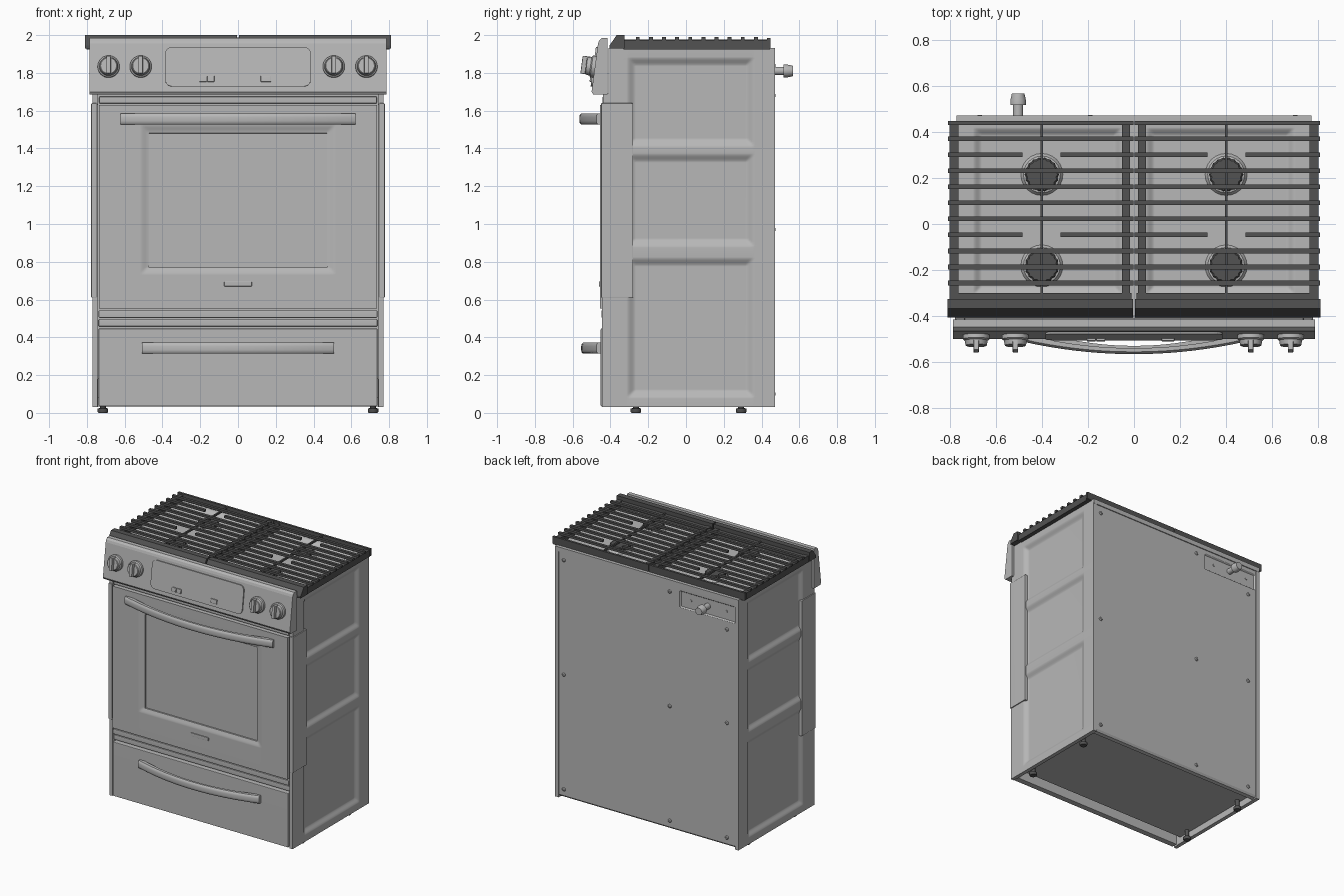
import bpy, bmesh, math
from mathutils import Matrix, Vector

if "Cube" in bpy.data.objects:
    bpy.data.objects.remove(bpy.data.objects["Cube"])


def material(name, value):
    m = bpy.data.materials.new(name)
    m.use_nodes = True
    colour = (value, value, value, 1)
    m.diffuse_color = colour
    m.node_tree.nodes["Principled BSDF"].inputs["Base Color"].default_value = colour
    return m


GREY = material("steel grey", 0.475)
DARK = material("cast iron", 0.085)


def finish(name, bm, mat, smooth=False):
    bmesh.ops.recalc_face_normals(bm, faces=bm.faces)
    me = bpy.data.meshes.new(name)
    bm.to_mesh(me)
    bm.free()
    me.materials.append(mat)
    ob = bpy.data.objects.new(name, me)
    bpy.context.collection.objects.link(ob)
    if smooth:
        bpy.ops.object.select_all(action="DESELECT")
        ob.select_set(True)
        bpy.context.view_layer.objects.active = ob
        bpy.ops.object.shade_smooth_by_angle(angle=math.radians(35))
        weighted = ob.modifiers.new("flat_faces", "WEIGHTED_NORMAL")
        weighted.keep_sharp = True
    return ob


def add_box(bm, x, y, z):
    """Box from (low, high) ranges."""
    size = [b - a for a, b in (x, y, z)]
    mid = [(a + b) / 2 for a, b in (x, y, z)]
    m = Matrix.Translation(mid) @ Matrix.Diagonal((*size, 1))
    bmesh.ops.create_cube(bm, size=1, matrix=m)


def box(name, x, y, z, mat=GREY, bevel=0.0):
    bm = bmesh.new()
    add_box(bm, x, y, z)
    if bevel:
        bmesh.ops.bevel(bm, geom=bm.edges[:], offset=bevel, segments=2,
                        affect="EDGES", profile=0.5)
    return finish(name, bm, mat, bool(bevel))


def pressed_sheet(name, u, v, dents, place, back):
    """Solid panel with rounded rectangular dents: (u0, u1, v0, v1, slope, depth)."""
    us, vs = set(u), set(v)
    for a, b, c, d, s, _ in dents:
        for k in range(6):
            us |= {a + s * k / 5, b - s * k / 5}
            vs |= {c + s * k / 5, d - s * k / 5}

    def depth(p, q):
        best = 0
        for a, b, c, d, s, h in dents:
            t = min(1, max(0, min(p - a, b - p, q - c, d - q) / s))
            best = max(best, h * t * t * (3 - 2 * t))
        return best

    bm = bmesh.new()
    grid = [[bm.verts.new(place(p, q, depth(p, q))) for q in sorted(vs)]
            for p in sorted(us)]
    for r, t in zip(grid, grid[1:]):
        for j in range(len(r) - 1):
            bm.faces.new((r[j], t[j], t[j + 1], r[j + 1]))
    rim = [e for e in bm.edges if e.is_boundary]
    new = bmesh.ops.extrude_edge_only(bm, edges=rim)["geom"]
    bmesh.ops.translate(bm, vec=Vector(back),
                        verts=[g for g in new if isinstance(g, bmesh.types.BMVert)])
    bmesh.ops.holes_fill(bm, edges=[e for e in bm.edges if e.is_boundary], sides=0)
    return finish(name, bm, GREY, True)


def lathe(name, profile, origin, direction, mat=GREY, sides=24, wave=0.0):
    """Stack of rings (radius, height) along a direction, with optional scallops."""
    m = Matrix.Translation(origin) @ Vector(direction).to_track_quat("Z", "Y").to_matrix().to_4x4()
    bm = bmesh.new()
    rings = []
    for r, h in profile:
        ring = []
        for i in range(sides):
            a = math.tau * i / sides
            k = r * (1 - wave * (i % 2))
            ring.append(bm.verts.new(m @ Vector((k * math.cos(a), k * math.sin(a), h))))
        rings.append(ring)
    for p, q in zip(rings, rings[1:]):
        for i in range(sides):
            j = (i + 1) % sides
            bm.faces.new((p[i], p[j], q[j], q[i]))
    bm.faces.new(rings[0])
    bm.faces.new(rings[-1])
    return finish(name, bm, mat, not wave)


def bow_handle(name, half, z, bow, base):
    """Flat bar bowed outwards from the front."""
    bm = bmesh.new()
    n, rows = 24, []
    for i in range(n + 1):
        t = 2 * i / n - 1
        y = bow + (base - bow) * t * t
        thick = 0.026 + 0.012 * t * t
        section = [(y + thick, -.029), (y + .01, -.029), (y + .003, -.022), (y, -.01),
                   (y, .01), (y + .003, .022), (y + .01, .029), (y + thick, .029)]
        rows.append([bm.verts.new((half * t, p, z + q)) for p, q in section])
    for r, s in zip(rows, rows[1:]):
        for i in range(len(r)):
            j = (i + 1) % len(r)
            bm.faces.new((r[i], s[i], s[j], r[j]))
    bm.faces.new(rows[0])
    bm.faces.new(rows[-1])
    return finish(name, bm, GREY, True)


def extrusion(name, profile, x, mat):
    """(y, z) outline swept between two x values."""
    bm = bmesh.new()
    ends = [[bm.verts.new((k, y, z)) for y, z in profile] for k in x]
    for i in range(len(profile)):
        j = (i + 1) % len(profile)
        bm.faces.new((ends[0][i], ends[0][j], ends[1][j], ends[1][i]))
    for e in ends:
        bm.faces.new(e)
    return finish(name, bm, mat)


# Cabinet, with the floor stopping short of the drawer front
extrusion("cabinet_core", [(-.37, .08), (.455, .08), (.455, 1.9), (-.41, 1.9), (-.41, .18), (-.37, .18)],
          (-.745, .745), GREY)
side_dents = [(-.315, .365, lo, hi, .05, .022)
              for lo, hi in ((.075, .825), (.875, 1.375), (1.405, 1.885))]
for s, side in ((1, "left"), (-1, "right")):
    pressed_sheet(side + "_side_panel", (-.41, .47), (.03, 1.93), side_dents,
                  lambda y, z, d: (s * (.77 - d), y, z), (-s * .03, 0, 0))
    box(side + "_lower_front_post", (s * .757 - .013, s * .757 + .013), (-.445, -.405), (.03, .62))
    box(side + "_door_post", (s * .761 - .016, s * .761 + .016), (-.45, -.28), (.61, 1.64), bevel=.005)
    box(side + "_upper_post", (s * .755 - .015, s * .755 + .015), (-.44, -.4), (1.63, 1.69))
pressed_sheet("back_panel", (-.75, .75), (.055, 1.9), [(-.74, -.27, 1.74, 1.87, .012, .012)],
              lambda x, z, d: (x, .465 - d, z), (0, -.015, 0))
extrusion("back_bottom_lip", [(.465, .055), (.455, .04), (.43, .033), (.43, .085), (.45, .085)],
          (-.75, .75), GREY)
for x, top in ((.7, 1.84), (-.19, 1.84), (-.67, 1.68)):
    for z in (.1, .97, top):
        lathe("back_screw", [(.014, 0), (.014, .004), (.008, .009)], (x, .464, z), (0, 1, 0), sides=10)
for x in (-.66, -.36):
    lathe("inlet_screw", [(.01, 0), (.008, .006)], (x, .453, 1.81), (0, 1, 0), sides=10)
lathe("gas_inlet", [(.022, 0), (.022, .065), (.034, .065), (.034, .085), (.027, .115)],
      (-.503, .452, 1.81), (0, 1, 0))

# Feet
for x in (-.715, .715):
    for y in (-.265, .292):
        lathe("foot", [(.024, 0), (.028, .006), (.028, .022), (.016, .026), (.016, .09)],
              (x, y, 0), (0, 0, 1), DARK, 16)

# Drawer and trim strips
box("drawer_front", (-.738, .738), (-.452, -.405), (.035, .447), bevel=.006)
box("drawer_top_trim", (-.738, .738), (-.438, -.4), (.457, .495), bevel=.006)
box("door_bottom_trim", (-.738, .738), (-.448, -.4), (.503, .543), bevel=.006)
bow_handle("drawer_handle", .508, .343, -.555, -.475)

# Oven door with a soft surround and a sharply set window
pressed_sheet("oven_door", (-.735, .735), (.553, 1.63),
              [(-.52, .52, .73, 1.53, .05, .013), (-.472, .472, .768, 1.482, .002, .021)],
              lambda x, z, d: (x, -.455 + d, z), (0, .05, 0))
box("door_top_trim", (-.735, .735), (-.442, -.4), (1.638, 1.675), bevel=.006)
box("door_plate", (-.073, .073), (-.461, -.45), (.67, .695), bevel=.002)
bow_handle("door_handle", .622, 1.556, -.565, -.475)

# Control panel
extrusion("control_panel", [(-.415, 1.685), (-.49, 1.685), (-.5, 1.7), (-.466, 1.955),
                            (-.46, 1.972), (-.447, 1.985), (-.415, 1.985)],
          (-.785, .785), GREY)
TILT = math.atan2(.034, .255)
TILTED = Matrix.Translation((0, -.482, 1.832)) @ Matrix.Rotation(-TILT, 4, "X")


def on_panel(ob):
    ob.data.transform(TILTED)


display = bmesh.new()
add_box(display, (-.385, .385), (-.009, .01), (-.105, .105))
corners = [e for e in display.edges if abs(e.verts[0].co.y - e.verts[1].co.y) > .01]
bmesh.ops.bevel(display, geom=corners, offset=.035, segments=5, affect="EDGES", profile=.5)
on_panel(finish("display_plate", display, GREY))
for lo, hi in ((-.205, -.167), (-.163, -.125), (.12, .175)):
    on_panel(box("button", (lo, hi), (-.018, 0), (-.082, -.05), bevel=.003))
for x in (-.685, -.515, .507, .68):
    on_panel(lathe("knob", [(.058, 0), (.058, .018), (.05, .024), (.046, .045), (.042, .048)],
                   (x, 0, 0), (0, -1, 0), sides=32))
    on_panel(box("knob_grip", (x - .012, x + .012), (-.072, -.01), (-.045, .05), bevel=.005))

# Cooktop
pans = [(a, b, -.31, .42, .04, .02) for a, b in ((-.7, -.05), (.05, .7))]
pressed_sheet("cooktop", (-.77, .77), (-.41, .472), pans,
              lambda x, y, d: (x, y, 1.932 - d), (0, 0, -.035))
for s, side in ((1, "left"), (-1, "right")):
    extrusion(side + "_front_rail", [(-.405, 1.93), (-.405, 1.945), (-.367, 2), (-.325, 2), (-.325, 1.93)],
              sorted((s * .005, s * .81)), DARK)

    # Grate: deep side rails carrying thin cross bars
    bm = bmesh.new()

    def bar(x0, x1, y, z):
        add_box(bm, sorted((s * x0, s * x1)), y, z)

    bar(.762, .802, (-.33, .445), (1.925, 1.974))
    bar(.018, .052, (-.33, .445), (1.93, 1.974))
    bar(.395, .407, (-.33, .445), (1.962, 1.976))
    bar(.002, .808, (.43, .447), (1.93, 1.985))
    bar(.01, .80, (-.33, -.3), (1.935, 1.97))
    for i in range(10):
        y = .37 - .0695 * i
        spans = ((.002, .32), (.485, .808)) if i in (1, 6) else ((.002, .808),)
        for x0, x1 in spans:
            bar(x0, x1, (y - .0105, y + .0105), (1.973, 1.99))
    finish(side + "_grate", bm, DARK)

    # Burners
    for y in (.215, -.182):
        lathe(side + "_burner_base", [(.092, 0), (.08, .016), (.06, .022)],
              (s * .4, y, 1.911), (0, 0, 1))
        lathe(side + "_burner_cap", [(.075, 0), (.075, .014), (.068, .02)],
              (s * .4, y, 1.932), (0, 0, 1), DARK, 36, .08)
